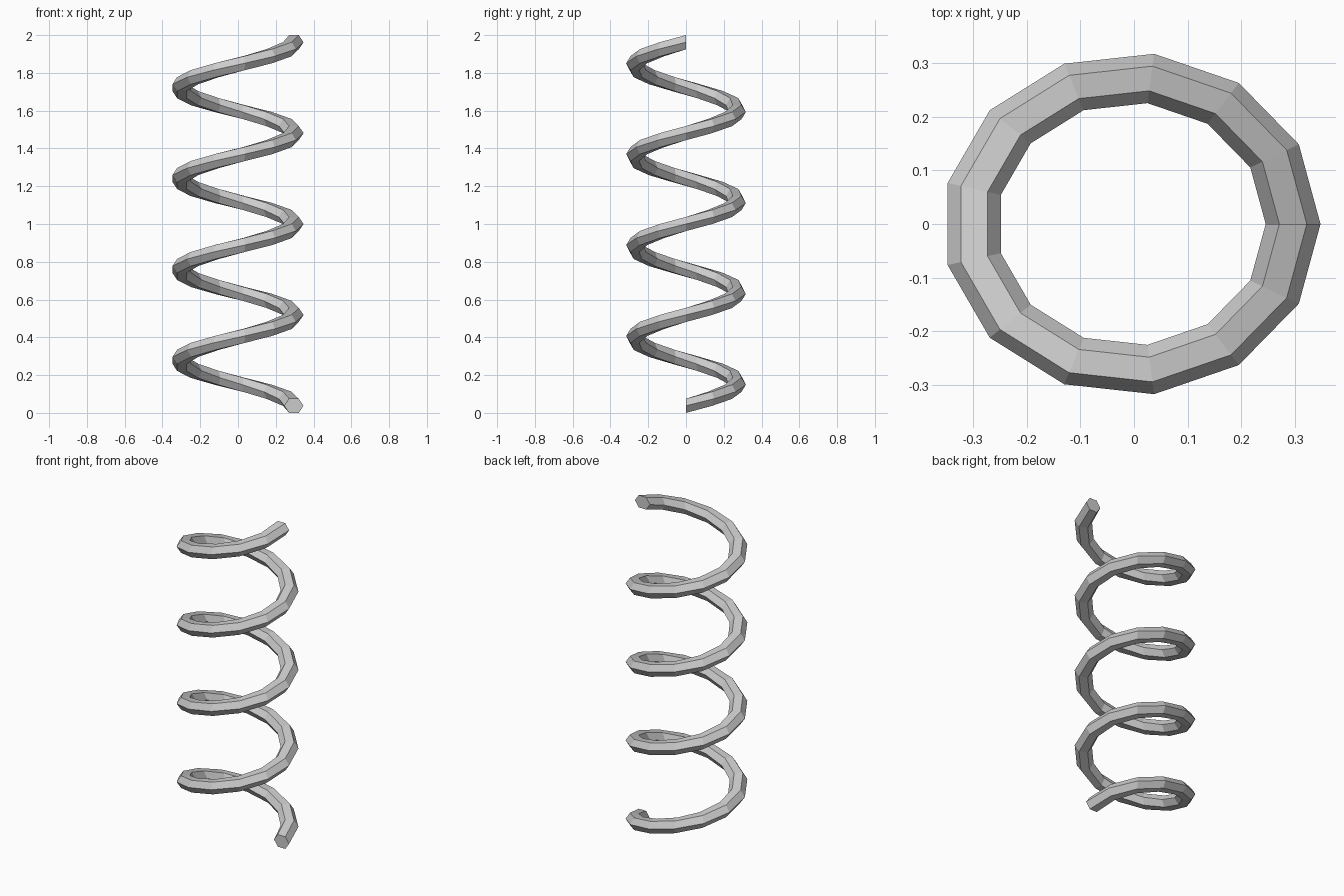
import bpy, bmesh
from math import cos, sin, tau, radians

if "Cube" in bpy.data.objects:
    bpy.data.objects.remove(bpy.data.objects["Cube"])

TURNS, STEPS = 4, 13          # coil turns, segments per turn
COIL_R, WIRE_R = 0.301, 0.051 # coil and wire radius
WIRE_H = 0.0375               # half height of the hexagonal wire
Y_SCALE = 0.906               # coil is slightly oval
PITCH = (2 - 2 * WIRE_H) / TURNS
X_OFF = -0.005

# Hexagonal wire profile, points facing in and out
profile = [(COIL_R + WIRE_R * cos(radians(60 * k)),
            WIRE_H * sin(radians(60 * k)) / sin(radians(60))) for k in range(6)]

# Sweep the profile up the helix
bm = bmesh.new()
rings = []
for i in range(TURNS * STEPS + 1):
    a = tau * i / STEPS
    z0 = WIRE_H + PITCH * i / STEPS
    rings.append([bm.verts.new((r * cos(a) + X_OFF, r * sin(a) * Y_SCALE, z0 + z))
                  for r, z in profile])
for lo, hi in zip(rings, rings[1:]):
    for k in range(6):
        n = (k + 1) % 6
        bm.faces.new((lo[k], lo[n], hi[n], hi[k]))

# End caps
bm.faces.new(rings[0])
bm.faces.new(rings[-1])
bmesh.ops.recalc_face_normals(bm, faces=bm.faces)

mesh = bpy.data.meshes.new("coil_spring")
bm.to_mesh(mesh)
bm.free()
bpy.context.collection.objects.link(bpy.data.objects.new("coil_spring", mesh))
